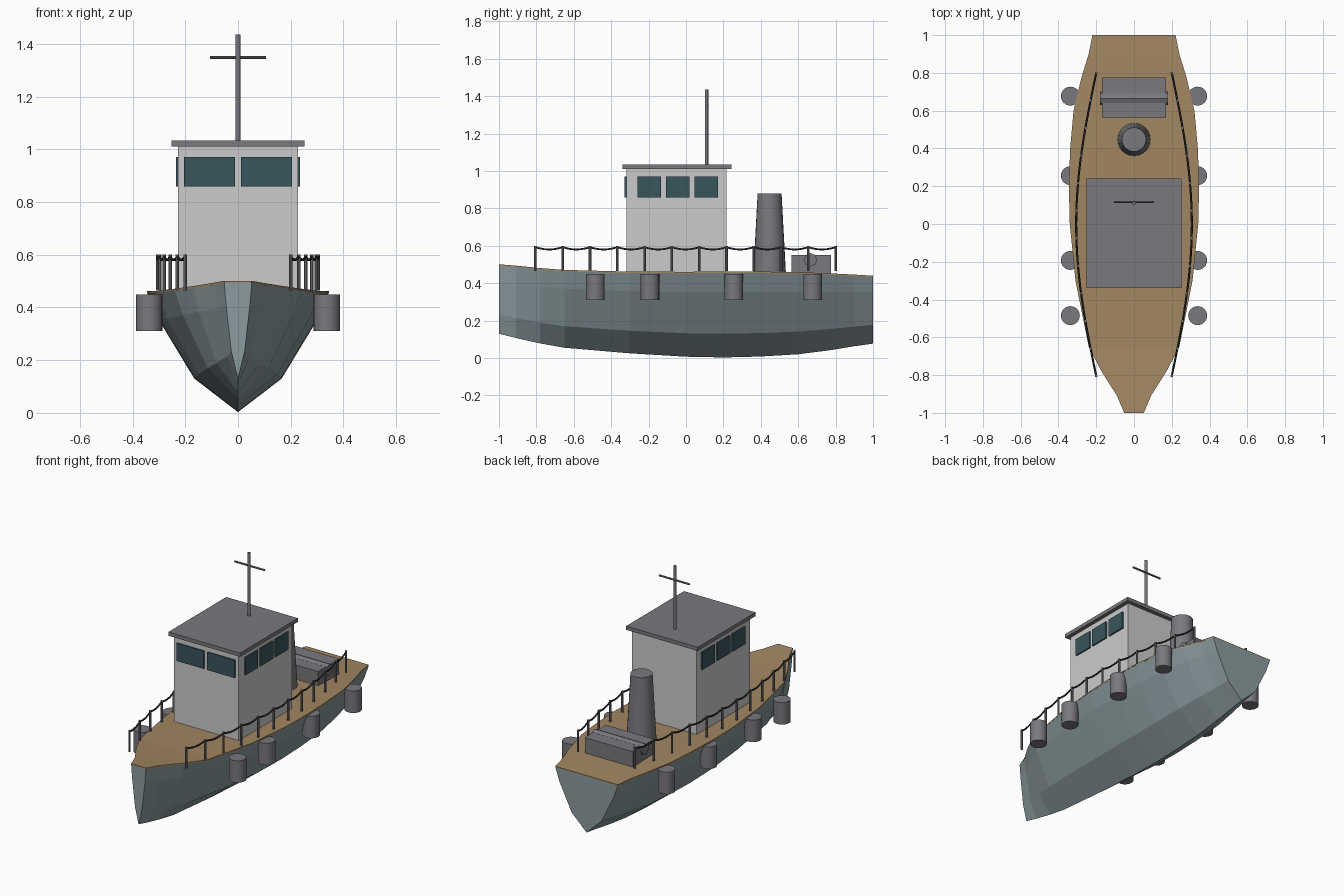
import bpy, bmesh
from math import sin, pi
from mathutils import Vector

if "Cube" in bpy.data.objects:
    bpy.data.objects.remove(bpy.data.objects["Cube"])


def material(name, rgb):
    m = bpy.data.materials.new(name)
    m.diffuse_color = (*rgb, 1)
    m.use_nodes = True
    m.node_tree.nodes["Principled BSDF"].inputs["Base Color"].default_value = m.diffuse_color
    return m


HULL = material("hull_paint", (0.26, 0.33, 0.35))
WOOD = material("deck_wood", (0.36, 0.24, 0.12))
METAL = material("dark_metal", (0.19, 0.19, 0.21))
CABIN = material("cabin_paint", (0.62, 0.62, 0.62))
GLASS = material("glass", (0.04, 0.09, 0.11))
ROPE = material("rope", (0.02, 0.02, 0.02))


def finish(bm, name, mat):
    bmesh.ops.recalc_face_normals(bm, faces=bm.faces)
    me = bpy.data.meshes.new(name)
    bm.to_mesh(me)
    bm.free()
    ob = bpy.data.objects.new(name, me)
    bpy.context.collection.objects.link(ob)
    me.materials.append(mat)
    return ob


def box(name, lo, hi, mat):
    bm = bmesh.new()
    bmesh.ops.create_cube(bm, size=1)
    lo, hi = Vector(lo), Vector(hi)
    for v in bm.verts:
        v.co = (lo + hi) / 2 + v.co * (hi - lo)
    return finish(bm, name, mat)


def rod(name, a, b, r1, mat, r2=None, sides=24):
    a, b = Vector(a), Vector(b)
    bm = bmesh.new()
    bmesh.ops.create_cone(bm, cap_ends=True, segments=sides, radius1=r1,
                          radius2=r1 if r2 is None else r2, depth=(b - a).length)
    q = Vector((0, 0, 1)).rotation_difference(b - a)
    for v in bm.verts:
        v.co = (a + b) / 2 + q @ v.co
    ob = finish(bm, name, mat)
    bpy.ops.object.select_all(action='DESELECT')
    ob.select_set(True)
    bpy.context.view_layer.objects.active = ob
    bpy.ops.object.shade_smooth_by_angle(angle=0.6)
    return ob


def loft(name, rings, mat):
    bm = bmesh.new()
    rows = [[bm.verts.new(p) for p in ring] for ring in rings]
    n = len(rows[0])
    for r0, r1 in zip(rows, rows[1:]):
        for i in range(n):
            j = (i + 1) % n
            bm.faces.new((r0[i], r0[j], r1[j], r1[i]))
    bm.faces.new(rows[0])
    bm.faces.new(rows[-1])
    return finish(bm, name, mat)


# Hull stations: y, half beam, keel height, deck height
stations = [(-1, .052, .13, .495), (-.91, .09, .107, .488), (-.78, .172, .078, .475),
            (-.65, .24, .055, .465), (-.3, .31, .025, .456), (0, .34, .007, .455),
            (.2, .345, .003, .456), (.4, .338, .008, .456), (.6, .32, .02, .453),
            (.78, .277, .043, .446), (.9, .24, .063, .44), (1, .22, .077, .434)]
section = [(1, 1), (.87, .77), (.48, .28), (0, 0), (-.48, .28), (-.87, .77), (-1, 1)]
loft("hull", [[(b * u, y, k + (d - k) * w) for u, w in section]
              for y, b, k, d in stations], HULL)

# Deck planking
loft("deck", [[(b, y, d - .002), (b, y, d + .006), (-b, y, d + .006), (-b, y, d - .002)]
              for y, b, k, d in stations], WOOD)

# Wheelhouse with roof
box("wheelhouse", (-.227, -.318, .455), (.227, .217, 1.012), CABIN)
box("roof", (-.252, -.34, 1.01), (.252, .242, 1.034), METAL)
for s in (-1, 1):
    x0, x1 = sorted((s * .012, s * .205))
    box("front_window", (x0, -.328, .858), (x1, -.31, .97), GLASS)
    for y in (-.197, -.045, .108):
        x0, x1 = sorted((s * .22, s * .236))
        box("side_window", (x0, y - .063, .858), (x1, y + .063, .97), GLASS)

# Mast, funnel and aft winch
rod("mast", (0, .11, 1.03), (0, .11, 1.435), .009, METAL, sides=12)
rod("mast_crossbar", (-.106, .117, 1.348), (.106, .117, 1.348), .006, METAL, sides=8)
rod("funnel", (0, .447, .456), (0, .447, .88), .087, METAL, .064)
box("winch_base", (-.17, .563, .45), (.17, .775, .55), METAL)
rod("winch_drum", (-.179, .665, .525), (.179, .665, .525), .036, METAL, sides=8)

# Fenders, railing posts and sagging rope on both sides
N = 11


def rail(t, s):
    return Vector((s * (.2 + .106 * sin(pi * t)), -.805 + 1.605 * t, .592))


for s in (-1, 1):
    for y in (-.485, -.193, .256, .677):
        rod("fender", (s * .337, y, .31), (s * .337, y, .45), .05, METAL)
    for i in range(N + 1):
        p = rail(i / N, s)
        rod("rail_post", (p.x, p.y, .465), (p.x, p.y, .6), .007, METAL, sides=8)
    steps = N * 6
    curve = bpy.data.curves.new("rail_rope", 'CURVE')
    curve.dimensions = '3D'
    curve.bevel_depth = .0055
    curve.bevel_resolution = 1
    curve.use_fill_caps = True
    sp = curve.splines.new('POLY')
    sp.points.add(steps)
    for i in range(steps + 1):
        p = rail(i / steps, s)
        p.z -= .012 * sin(pi * (i % 6) / 6)
        sp.points[i].co = (*p, 1)
    curve.materials.append(ROPE)
    bpy.context.collection.objects.link(bpy.data.objects.new("rail_rope", curve))
